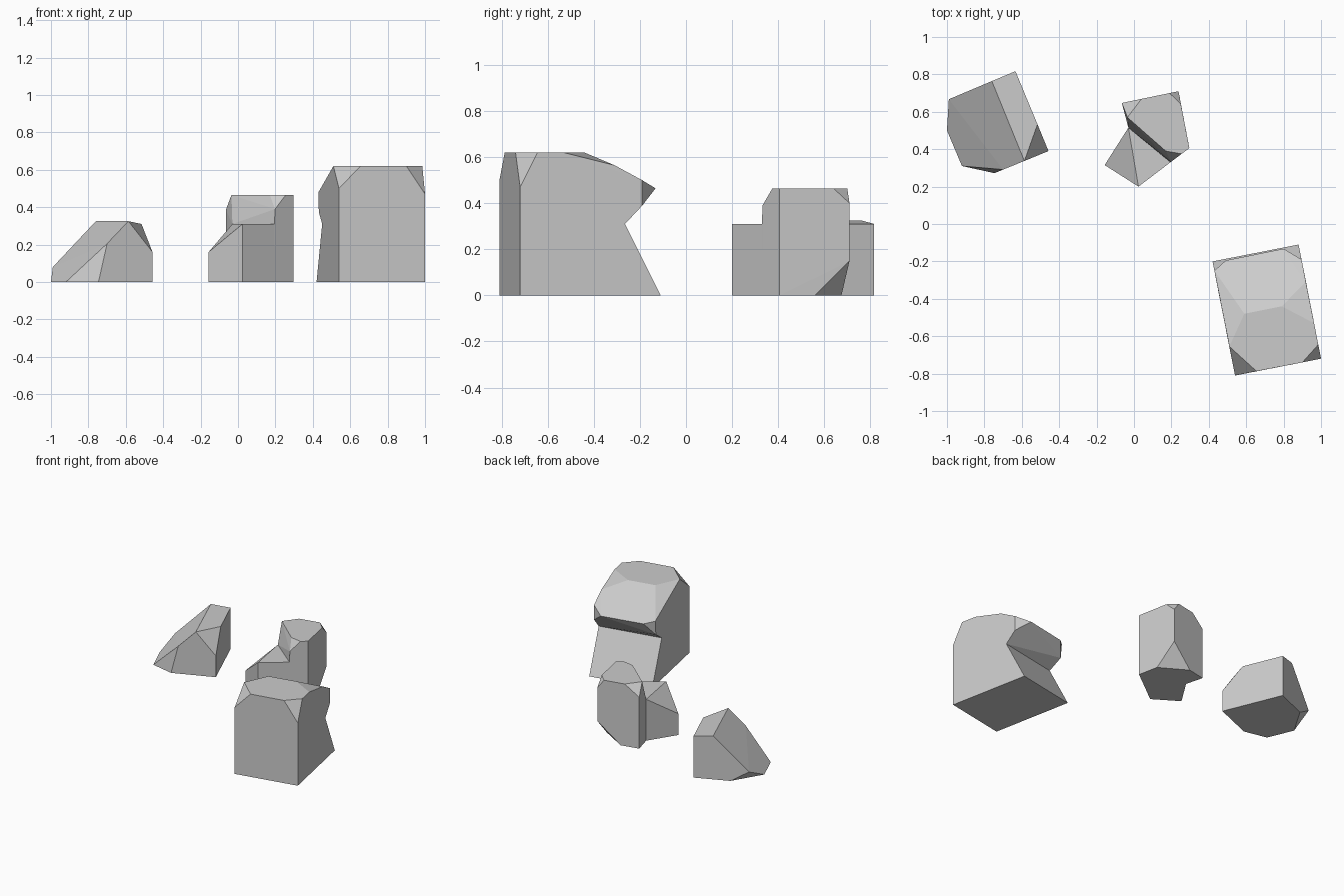
import bpy, bmesh
from mathutils import Vector

if "Cube" in bpy.data.objects:
    bpy.data.objects.remove(bpy.data.objects["Cube"])


def ring(z, *xy):
    return [(x, y, z) for x, y in xy]


def hull(bm, points, seam=None, split_z=None):
    """Add a convex chunk; open it where it meets its neighbour on the seam plane."""
    part = bmesh.new()
    for p in points:
        part.verts.new(p)
    res = bmesh.ops.convex_hull(part, input=part.verts[:])
    junk = {g for g in res["geom_interior"] + res["geom_unused"]
            if isinstance(g, bmesh.types.BMVert)}
    bmesh.ops.delete(part, geom=list(junk), context='VERTS')
    if seam:
        co, no = Vector(seam[0]), Vector(seam[1]).normalized()
        bmesh.ops.bisect_plane(part, geom=part.verts[:] + part.edges[:] + part.faces[:],
                               plane_co=(0, 0, split_z), plane_no=(0, 0, 1), dist=1e-4)
        inner = [f for f in part.faces
                 if all(abs((v.co - co).dot(no)) < 1e-3 and v.co.z < split_z + 1e-3
                        for v in f.verts)]
        bmesh.ops.delete(part, geom=inner, context='FACES')
    tmp = bpy.data.meshes.new("chunk")
    part.to_mesh(tmp)
    part.free()
    bm.from_mesh(tmp)
    bpy.data.meshes.remove(tmp)


def rock(name, chunks, seam=None, split_z=None):
    bm = bmesh.new()
    for c in chunks:
        hull(bm, c, seam, split_z)
    bmesh.ops.remove_doubles(bm, verts=bm.verts[:], dist=1e-3)
    bmesh.ops.dissolve_limit(bm, angle_limit=0.02, verts=bm.verts[:], edges=bm.edges[:])
    bmesh.ops.recalc_face_normals(bm, faces=bm.faces[:])
    me = bpy.data.meshes.new(name)
    bm.to_mesh(me)
    bm.free()
    bpy.context.collection.objects.link(bpy.data.objects.new(name, me))


# Small wedge rock: sloping left side, flat ridge, chipped right end
wedge = (ring(0, (-.634, .817), (-.457, .39), (-.746, .272), (-.92, .31), (-1, .5), (-.87, .717))
         + ring(.325, (-.76, .764), (-.586, .337))
         + ring(.31, (-.634, .817), (-.516, .533))
         + [(-.99, .667, .08), (-.457, .39, .16), (-.70, .291, .205)])
rock("wedge_rock", [wedge])

# Stepped rock: tall rear block with chipped corners, low sloped front block
a, b = (-.03, .515), (.195, .33)
tall = (ring(0, a, b, (.296, .406), (.265, .56), (.07, .675), (-.065, .647))
        + ring(.31, a, b)
        + ring(.465, (-.035, .57), (.17, .39), (.255, .375), (.296, .406),
               (.251, .64), (.19, .70), (.04, .669))
        + [(.238, .71, .15), (.238, .71, .40), (-.065, .647, .385), (.198, .332, .39)])
low = (ring(0, a, b, (.024, .2), (-.157, .315))
       + ring(.31, a, b, (.024, .2)) + [(-.157, .315, .16)])
rock("stepped_rock", [tall, low], ((*a, 0), (b[1] - a[1], a[0] - b[0], 0)), .31)

# Large rock: leaning lower half, overhanging upper half, pinched between
waist = ring(.31, (.45, -.355), (.91, -.265), (1.0, -.72), (.54, -.81))
lower = waist + ring(0, (.42, -.2), (.88, -.11), (1.0, -.72), (.54, -.81))
upper = (waist
         + ring(.62, (.655, -.787), (.90, -.74), (.985, -.645), (.963, -.53),
                (.79, -.44), (.59, -.48), (.51, -.655))
         + ring(.465, (.49, -.195), (.80, -.132))
         + [(.54, -.81, .50), (1.0, -.72, .47), (.919, -.31, .565),
            (.896, -.19, .50), (.896, -.19, .39), (.43, -.25, .48), (.432, -.26, .375)])
rock("large_rock", [lower, upper], ((0, 0, .31), (0, 0, 1)), .31)
